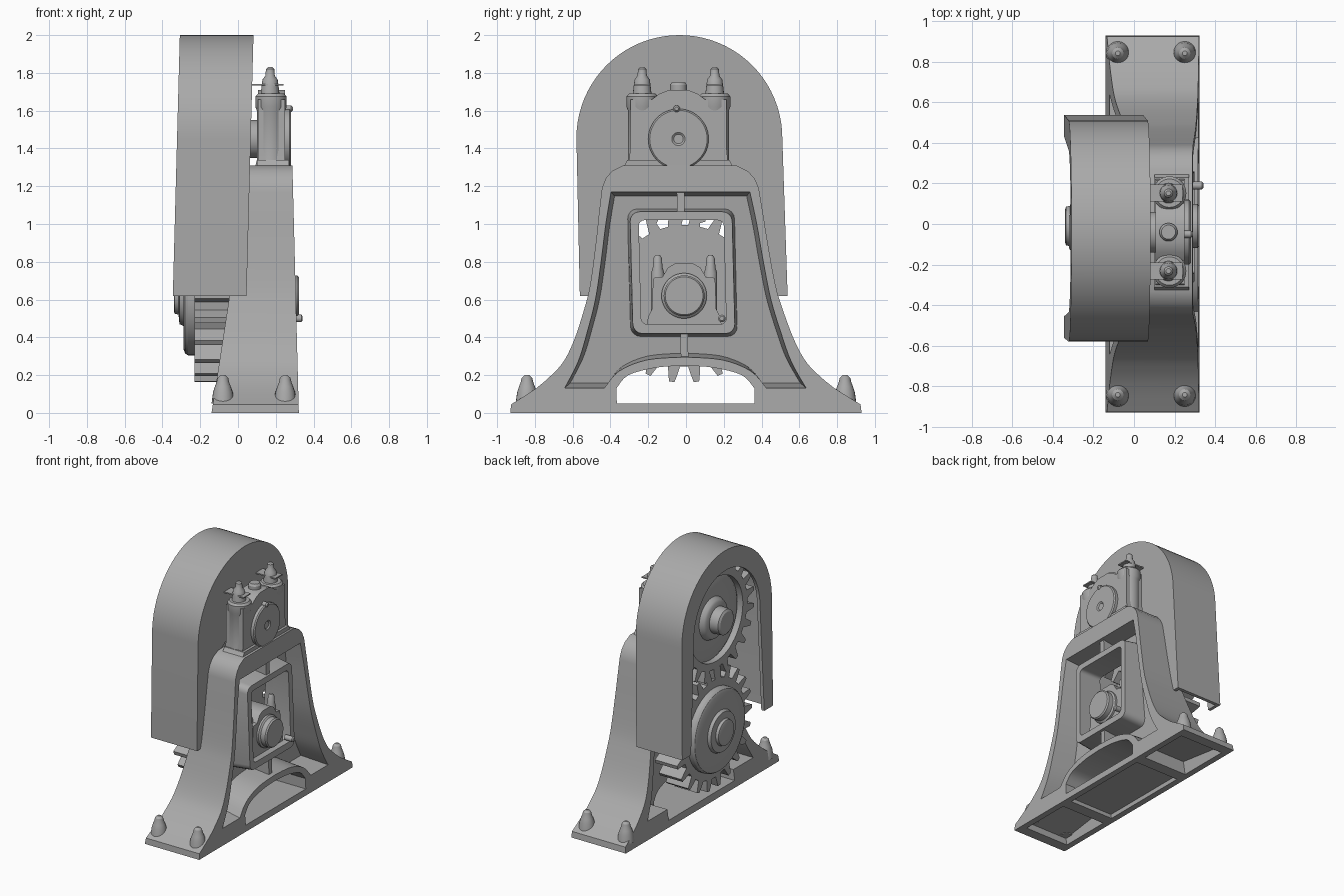
import bpy, bmesh, math

cube = bpy.data.objects.get("Cube")
if cube:
    bpy.data.objects.remove(cube, do_unlink=True)

steel = bpy.data.materials.new("grey_metal")
steel.use_nodes = True
steel.diffuse_color = (0.4, 0.4, 0.4, 1)
steel.node_tree.nodes["Principled BSDF"].inputs["Base Color"].default_value = (0.4, 0.4, 0.4, 1)


def finish(name, bm):
    bmesh.ops.recalc_face_normals(bm, faces=bm.faces[:])
    mesh = bpy.data.meshes.new(name)
    bm.to_mesh(mesh)
    bm.free()
    mesh.materials.append(steel)
    obj = bpy.data.objects.new(name, mesh)
    bpy.context.collection.objects.link(obj)
    return obj


def loft(name, rings, closed=False):
    """Skin equal-length rings of points; cap the ends or join them."""
    bm = bmesh.new()
    vs = [[bm.verts.new(p) for p in ring] for ring in rings]
    n = len(rings[0])
    pairs = list(zip(vs, vs[1:])) + ([(vs[-1], vs[0])] if closed else [])
    for a, b in pairs:
        for i in range(n):
            j = (i + 1) % n
            bm.faces.new((a[i], a[j], b[j], b[i]))
    if not closed:
        bm.faces.new(vs[0][::-1])
        bm.faces.new(vs[-1])
    return finish(name, bm)


def prism(name, profile, x0, x1, draft=1.0, mid=0.72):
    """Extrude a y-z profile along x; draft scales the x0 end about height mid."""
    start = [(x0, y * draft, mid + (z - mid) * draft) for y, z in profile]
    return loft(name, [start, [(x1, y, z) for y, z in profile]])


def lathe(name, profile, centre, axis="X", n=48):
    """Turn (radius, offset) pairs about X or Z through centre."""
    cx, cy, cz = centre
    rings = []
    for r, h in profile:
        ring = []
        for i in range(n):
            a = 2 * math.pi * i / n
            c, s = r * math.cos(a), r * math.sin(a)
            ring.append((cx + h, cy + c, cz + s) if axis == "X" else (cx + c, cy + s, cz + h))
        rings.append(ring)
    return loft(name, rings)


def mirrored(half):
    return half + [(-y, z) for y, z in reversed(half) if y > 1e-6]


def smooth_line(pts, steps=4):
    """Catmull-Rom curve through the points."""
    out = []
    q = [pts[0]] + pts + [pts[-1]]
    for a, b, c, d in zip(q, q[1:], q[2:], q[3:]):
        for k in range(steps):
            t = k / steps
            out.append(tuple(0.5 * (2 * b[i] + (c[i] - a[i]) * t
                       + (2 * a[i] - 5 * b[i] + 4 * c[i] - d[i]) * t * t
                       + (3 * b[i] - a[i] - 3 * c[i] + d[i]) * t ** 3) for i in (0, 1)))
    return out + [pts[-1]]


def box(y, z0, z1, r=0.0):
    if not r:
        return [(y, z0), (y, z1), (-y, z1), (-y, z0)]
    arc = [(r * math.cos(k * math.pi / 8), r * math.sin(k * math.pi / 8)) for k in range(5)]
    half = [(y - r + c, z0 + r - s) for c, s in arc[::-1]] + [(y - r + c, z1 - r + s) for c, s in arc]
    return mirrored(half)


def arch(r, foot, zc, z0, n=20):
    arc = [(r * math.cos(k * math.pi / 2 / n), zc + r * math.sin(k * math.pi / 2 / n)) for k in range(n)]
    return mirrored([(foot, z0)] + arc + [(0, zc + r)])


def cut(obj, *cutters):
    for c in cutters:
        mod = obj.modifiers.new("cut", "BOOLEAN")
        mod.operation, mod.solver, mod.object = "DIFFERENCE", "EXACT", c
    dg = bpy.context.evaluated_depsgraph_get()
    obj_mesh = bpy.data.meshes.new_from_object(obj.evaluated_get(dg))
    obj.modifiers.clear()
    obj.data = obj_mesh
    for c in cutters:
        bpy.data.objects.remove(c, do_unlink=True)
    return obj


def taper(obj):
    """Frame space (0 back to 1 front) to the leaning, tapering casting."""
    for v in obj.data.vertices:
        t, y, z = v.co
        back, front = -0.14 + 0.154 * z, 0.322 - 0.026 * z
        v.co = (back + t * (front - back), y - 0.025 * z, z)


# A-shaped frame: thin web between side walls, window, base arch and hollow feet
leg = smooth_line([(0.74, 0.17), (0.65, 0.26), (0.585, 0.38), (0.525, 0.55), (0.49, 0.68),
                   (0.455, 0.9), (0.435, 1.05), (0.415, 1.19)])
outline = mirrored([(0.93, 0), (0.925, 0.045), (0.86, 0.085), (0.79, 0.13)] + leg
                   + [(0.395, 1.24), (0.36, 1.28), (0.3, 1.31)])
inner_leg = smooth_line([(0.64, 0.13), (0.565, 0.27), (0.515, 0.42), (0.465, 0.6),
                         (0.43, 0.8), (0.4, 1.0), (0.368, 1.17)])
crown = smooth_line([(0, 0.295), (0.2, 0.28), (0.35, 0.22), (0.43, 0.13)])
recess = crown + inner_leg
recess += [(-y, z) for y, z in reversed(recess[1:])]
opening = mirrored([(0.365, 0.05)] + smooth_line([(0.365, 0.13), (0.3, 0.2), (0.15, 0.24), (0, 0.25)]))
frame = prism("frame", outline, 0, 1)
cutters = [prism("recess_cutter", recess, 0.52, 1.01, 0.95),
           prism("back_cutter", mirrored([(0.4, 0.05), (0.4, 0.13)] + inner_leg), -0.2, 0.32),
           prism("arch_cutter", opening, -0.2, 1.2),
           prism("window_cutter", box(0.225, 0.47, 1.02, 0.03), -0.2, 1.2),
           prism("base_cutter", box(0.36, -0.1, 0.03), 0.1, 0.9)]
for s in (-1, 1):
    cutters.append(prism("foot_cutter", [(s * 0.45, -0.1), (s * 0.85, -0.1), (s * 0.85, 0.05),
                                         (s * 0.45, 0.1)], 0.1, 0.9))
taper(cut(frame, *cutters))

# Raised rim round the window and the two ribs
rim = prism("window_rim", box(0.27, 0.42, 1.065, 0.05), 0.4, 0.97, 1.06, 0.745)
taper(cut(rim, prism("rim_cutter", box(0.225, 0.47, 1.02, 0.03), -0.2, 1.2)))
for name, z0, z1 in (("upper_rib", 1.055, 1.19), ("lower_rib", 0.27, 0.43)):
    taper(prism(name, box(0.02, z0, z1), 0.4, 0.92))

# Anchor bolts on the feet
nut = [(0.06, 0), (0.052, 0.06), (0.042, 0.09), (0.034, 0.11), (0.028, 0.135), (0.012, 0.15)]
for s in (-1, 1):
    for x in (-0.08, 0.25):
        lathe("anchor_bolt", nut, (x, s * 0.842, 0.05), "Z", 20)

# Hooded gear guard: hollow shell, open below
guard = prism("gear_guard", arch(0.545, 0.55, 1.455, 0.62), -0.345, 0.045)
cut(guard,
    prism("hollow_cutter", arch(0.52, 0.525, 1.455, 0.5), -0.32, 0.02),
    prism("outer_opening_cutter", arch(0.4, 0.45, 1.45, 0.5), -0.5, -0.2),
    prism("inner_opening_cutter", arch(0.4, 0.42, 1.0, 0.5), -0.1, 0.2))
for v in guard.data.vertices:
    z = v.co.z
    v.co.x += 0.037 * (z - 0.62) / 1.38
    v.co.y -= 0.012 + 0.034 * (min(z, 1.3) - 0.62)


# Gears
def gear(name, y, z, inner, phase, teeth=22):
    outer, hole = [], []
    for i in range(teeth):
        for f, r in ((-0.3, 0.375), (-0.2, 0.42), (-0.11, 0.46), (0.11, 0.46), (0.2, 0.42), (0.3, 0.375)):
            a = 2 * math.pi * (i + f + phase) / teeth
            outer.append((y + r * math.cos(a), z + r * math.sin(a)))
            hole.append((y + inner * math.cos(a), z + inner * math.sin(a)))
    rings = [[(x, p, q) for p, q in prof] for x, prof in
             ((-0.23, outer), (-0.04, outer), (-0.04, hole), (-0.23, hole))]
    loft(name, rings, closed=True)


LOW, TOP = (-0.01, 0.62), (-0.04, 1.45)
gear("lower_gear", *LOW, 0.31, 0)
gear("upper_gear", *TOP, 0.32, 0.5)
lathe("lower_gear_disc", [(0.315, -0.04), (0.315, -0.265), (0.305, -0.28), (0.285, -0.288), (0.16, -0.288),
                          (0.15, -0.31), (0.1, -0.315), (0.095, -0.335), (0.08, -0.34)], (0, *LOW))
lathe("upper_gear_disc", [(0.325, -0.04), (0.325, -0.18), (0.3, -0.195), (0.16, -0.195), (0.145, -0.225),
                          (0.13, -0.235), (0.1, -0.24), (0.095, -0.31), (0.08, -0.32)], (0, *TOP))
lathe("lower_shaft", [(0.1, -0.1), (0.1, 0.2)], (0, *LOW))
lathe("upper_shaft", [(0.1, -0.1), (0.1, 0.2)], (0, *TOP))


# Upper bearing block on top of the frame
def shifted(half, dy):
    return [(y + dy, z) for y, z in mirrored(half)]


prism("upper_bearing_base", shifted([(0.37, 1.2), (0.35, 1.26), (0.29, 1.3), (0.27, 1.34), (0, 1.34)], -0.04),
      0.1, 0.27)
prism("upper_bearing", shifted([(0.265, 1.3), (0.255, 1.4), (0.255, 1.66), (0.14, 1.66), (0.1, 1.69),
                                (0.05, 1.71), (0, 1.71)], -0.04), 0.105, 0.25)
lathe("upper_bearing_boss", [(0.16, 0.11), (0.16, 0.272), (0.152, 0.28), (0.035, 0.28), (0.025, 0.272),
                             (0.012, 0.272)], (0, *TOP))
lathe("grease_knob", [(0.018, 0.2), (0.018, 0.28), (0.01, 0.29)], (0, -0.05, 1.61), n=16)
lathe("top_cap", [(0.045, 0), (0.045, 0.04), (0.035, 0.055)], (0.17, -0.04, 1.695), "Z", 20)
for s in (-1, 1):
    y = -0.04 + s * 0.192
    lathe("bearing_column", [(0.085, 1.3), (0.075, 1.34), (0.075, 1.6), (0.083, 1.62), (0.083, 1.675),
                             (0.07, 1.69)], (0.175, y, 0), "Z", 32)
    lathe("cap_bolt", [(0.05, 1.685), (0.045, 1.73), (0.04, 1.765), (0.025, 1.785), (0.022, 1.82),
                       (0.012, 1.83)], (0.17, y, 0), "Z", 20)
    prism("lock_plate", [(y - 0.042, 1.732), (y + 0.042, 1.732), (y + 0.042, 1.741), (y - 0.042, 1.741)],
          0.07, 0.24)

# Lower bearing block inside the window
prism("lower_bearing", shifted([(0.2, 0.46), (0.19, 0.51), (0.17, 0.55), (0.165, 0.69), (0.16, 0.715),
                                (0.115, 0.72), (0.085, 0.77), (0.05, 0.79), (0, 0.79)], -0.01), 0.05, 0.25)
lathe("lower_bearing_boss", [(0.12, 0.1), (0.12, 0.265), (0.108, 0.275), (0.108, 0.312), (0.1, 0.322)],
      (0, *LOW))
lathe("side_knob", [(0.02, 0.27), (0.02, 0.335), (0.012, 0.342)], (0, 0.19, 0.5), n=16)
for s in (-1, 1):
    y = -0.01 + s * 0.14
    lathe("lower_bearing_bolt", [(0.035, 0.5), (0.035, 0.74), (0.026, 0.77), (0.022, 0.82), (0.012, 0.835)],
          (0.19, y, 0), "Z", 20)

# Smooth curved faces, keep hard edges
bpy.ops.object.select_all(action="DESELECT")
for obj in bpy.context.collection.objects:
    if obj.type == "MESH" and steel.name in obj.data.materials:
        obj.select_set(True)
        bpy.context.view_layer.objects.active = obj
bpy.ops.object.shade_smooth_by_angle(angle=math.radians(32))
